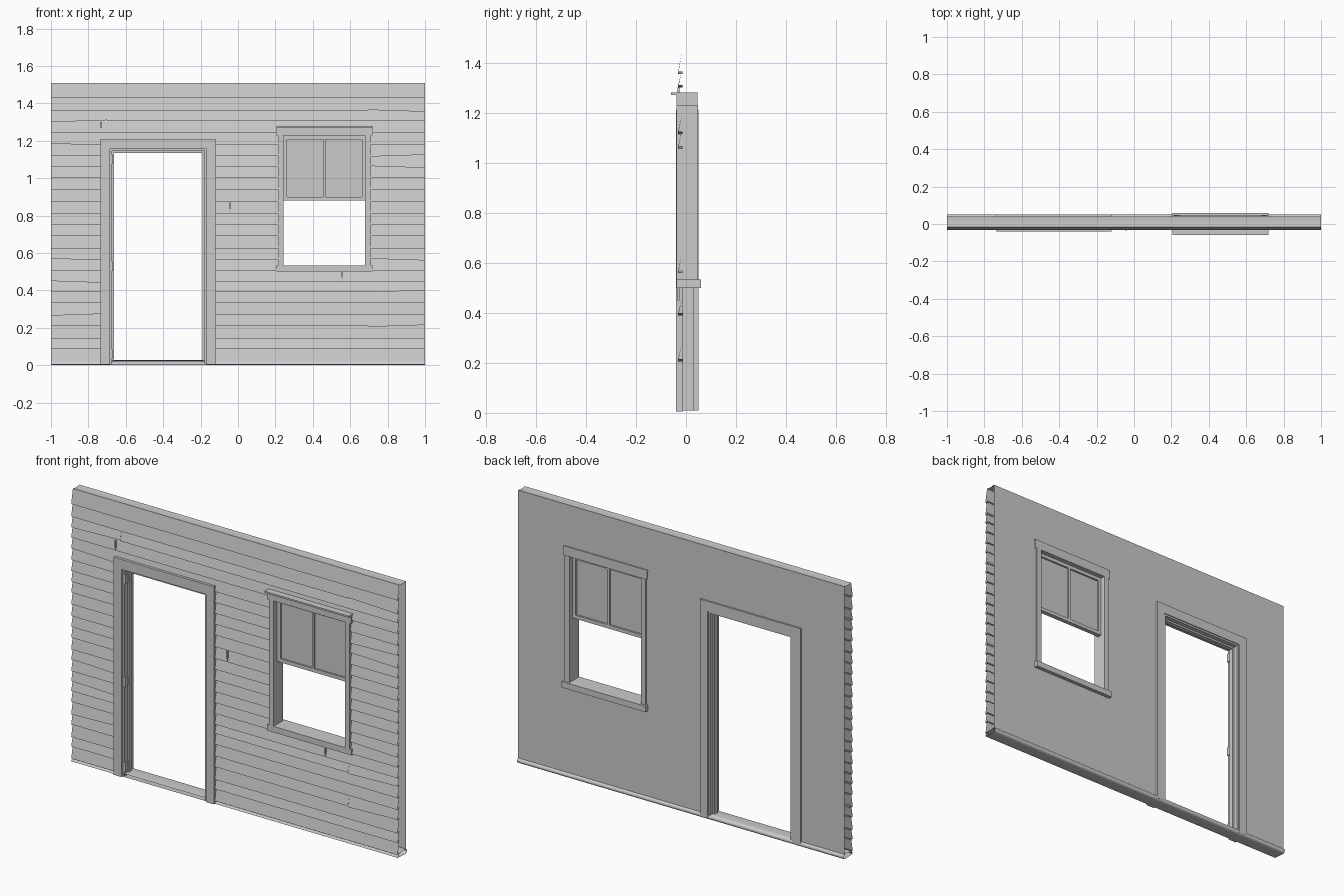
import bpy
import math
import random

random.seed(4)
cube = bpy.data.objects.get("Cube")
if cube:
    bpy.data.objects.remove(cube, do_unlink=True)

grey = bpy.data.materials.new("plain grey")
grey.use_nodes = True
colour = (0.6, 0.6, 0.6, 1)
grey.diffuse_color = colour
grey.node_tree.nodes["Principled BSDF"].inputs["Base Color"].default_value = colour


def add_mesh(name, verts, faces, smooth=False):
    mesh = bpy.data.meshes.new(name)
    mesh.from_pydata(verts, [], faces)
    mesh.materials.append(grey)
    mesh.polygons.foreach_set("use_smooth", [smooth] * len(mesh.polygons))
    obj = bpy.data.objects.new(name, mesh)
    bpy.context.collection.objects.link(obj)
    return obj


def box(name, x, y, z):
    """Box from three (low, high) ranges."""
    verts = [(a, b, c) for a in x for b in y for c in z]
    faces = [(0, 1, 3, 2), (4, 6, 7, 5), (0, 4, 5, 1),
             (2, 3, 7, 6), (0, 2, 6, 4), (1, 5, 7, 3)]
    return add_mesh(name, verts, faces)


def strip(name, profile, x=(-1, 1), smooth=True):
    """Open sheet made by running a (y, z) profile along x."""
    verts = [(px, y, z) for y, z in profile for px in x]
    faces = [(2 * i, 2 * i + 1, 2 * i + 3, 2 * i + 2)
             for i in range(len(profile) - 1)]
    return add_mesh(name, verts, faces, smooth)


BACK, TOP = 0.04, 1.51
door_x, door_top = (-0.70, -0.155), 1.17
win_x, win_z = (0.23, 0.695), (0.515, 1.24)


def in_opening(x, z):
    return (door_x[0] < x < door_x[1] and z < door_top) or \
           (win_x[0] < x < win_x[1] and win_z[0] < z < win_z[1])


# Inner wall sheet, with cells left out for the openings
xs = [-1, *door_x, *win_x, 1]
zs = [0.02, win_z[0], door_top, win_z[1], TOP]
verts = [(x, BACK, z) for z in zs for x in xs]
n = len(xs)
faces = []
for r in range(len(zs) - 1):
    for c in range(n - 1):
        if not in_opening((xs[c] + xs[c + 1]) / 2, (zs[r] + zs[r + 1]) / 2):
            a = r * n + c
            faces.append((a, a + n, a + n + 1, a + 1))
add_mesh("inner_wall", verts, faces)

# Lapped siding: each board leans out at its lower edge
laps = [0.005, 0.02, 0.087, 0.14, 0.21, 0.27, 0.335, 0.395, 0.445, 0.505,
        0.565, 0.625, 0.69, 0.75, 0.81, 0.875, 0.94, 1.0, 1.06, 1.12, 1.18,
        1.245, 1.305, 1.36, 1.43, TOP]
verts, faces = [], []
for z0, z1 in zip(laps, laps[1:]):
    mid = (z0 + z1) / 2
    top = min(z1 + 0.008, TOP)
    for xa, xb in zip(xs, xs[1:]):
        if in_opening((xa + xb) / 2, mid):
            continue
        tilt = random.choice([0, 0, 0, 0.005, -0.005]) if xb - xa < 0.35 and z0 > 0.1 else 0
        b = len(verts)
        verts += [(xa, -0.014, z0 - tilt), (xb, -0.014, z0 + tilt),
                  (xa, -0.031, z0 - tilt), (xb, -0.031, z0 + tilt),
                  (xa, -0.017, top), (xb, -0.017, top)]
        faces += [(b, b + 1, b + 3, b + 2), (b + 2, b + 3, b + 5, b + 4)]
add_mesh("lapped_siding", verts, faces)

# Board end joints
for i, (x, z0, z1) in enumerate([(-0.73, 1.25, 1.30), (-0.045, 0.815, 0.87),
                                 (0.555, 0.45, 0.5)]):
    box(f"board_joint_{i}", (x - 0.004, x + 0.004), (-0.034, -0.026), (z0, z1))

# Wall cap, underside and rounded base strip
strip("wall_cap", [(-0.017, TOP), (0.01, TOP - 0.004), (BACK, TOP)])
base = [(BACK - 0.005 + 0.015 * math.cos(a), 0.014 + 0.014 * math.sin(a))
        for a in (math.pi / 2 - k * math.pi / 8 for k in range(9))]
strip("base_strip", [(-0.031, 0.022)] + base + [(-0.031, 0.005)])

# Door frame: jambs run through the wall, casings sit on both faces
for side, o, j, i in (("left", -0.735, -0.685, -0.673), ("right", -0.12, -0.168, -0.18)):
    box(f"door_jamb_{side}", sorted((j, i)), (-0.03, 0.045), (0.01, 1.155))
    box(f"door_front_casing_{side}", sorted((o, j)), (-0.04, -0.012), (0.005, 1.21))
    box(f"door_back_casing_{side}", sorted((o, j)), (0.03, 0.05), (0.01, 1.21))
    stop = i + (0.01 if side == "left" else -0.01)
    box(f"door_stop_{side}", sorted((i, stop)), (-0.005, 0.02), (0.02, 1.145))
box("door_head_jamb", (-0.685, -0.168), (-0.03, 0.045), (1.145, 1.157))
box("door_head_stop", (-0.673, -0.18), (-0.005, 0.02), (1.135, 1.145))
box("door_front_head", (-0.685, -0.168), (-0.04, -0.012), (1.155, 1.21))
box("door_back_head", (-0.685, -0.168), (0.03, 0.05), (1.155, 1.21))

# Hinge plates on the door jamb
for i, z in enumerate((0.06, 0.53, 1.1)):
    box(f"hinge_{i}", (-0.673, -0.668), (-0.03, -0.008), (z - 0.025, z + 0.025))

# Window frame
for side, o, i in (("left", 0.71, 0.68), ("right", 0.215, 0.243)):
    box(f"window_casing_{side}", sorted((o, i)), (-0.037, 0.048), (0.53, 1.23))
box("window_head", (0.207, 0.718), (-0.038, 0.046), (1.228, 1.274))
box("window_crown", (0.205, 0.72), (-0.06, 0.046), (1.271, 1.28))
box("window_sill", (0.205, 0.72), (-0.037, 0.06), (0.5, 0.533))

# Upper sash with two panes
for name, x, z in (("sash_stile_right", (0.243, 0.262), (0.88, 1.228)),
                   ("sash_stile_left", (0.662, 0.68), (0.88, 1.228)),
                   ("sash_muntin", (0.456, 0.469), (0.895, 1.21)),
                   ("sash_bottom_rail", (0.262, 0.662), (0.88, 0.9)),
                   ("sash_top_rail", (0.262, 0.662), (1.208, 1.228))):
    box(name, x, (-0.004, 0.02), z)
box("window_panes", (0.25, 0.675), (0.005, 0.01), (0.885, 1.22))
